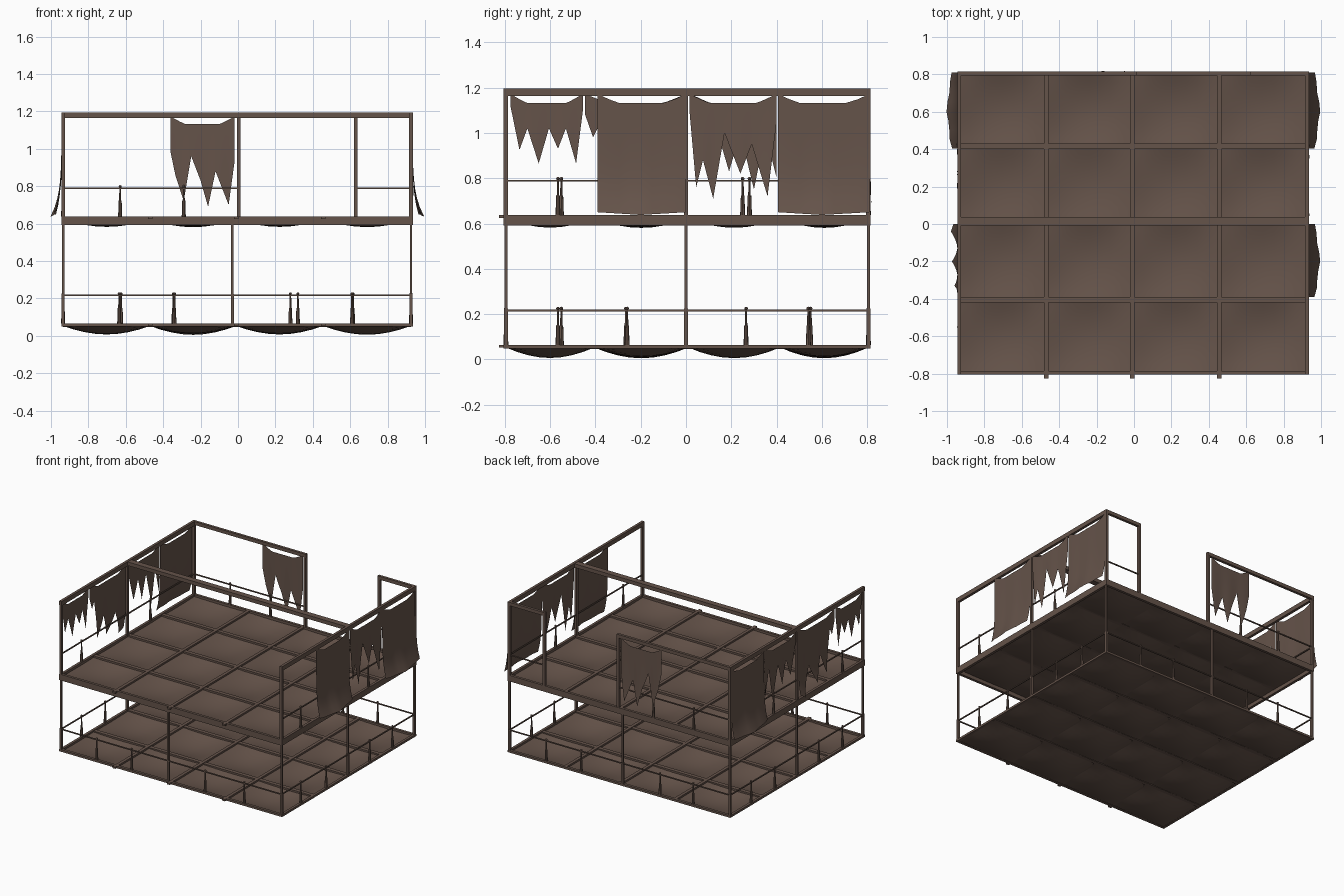
import bpy, bmesh, math

if "Cube" in bpy.data.objects:
    bpy.data.objects.remove(bpy.data.objects["Cube"])

brown = bpy.data.materials.new("weathered_brown")
brown.use_nodes = True
COLOR = (0.13, 0.087, 0.068, 1)
brown.diffuse_color = COLOR
shader = brown.node_tree.nodes["Principled BSDF"]
shader.inputs["Base Color"].default_value = COLOR
shader.inputs["Roughness"].default_value = 0.9

L, R, F, B = -0.935, 0.925, -0.795, 0.805   # frame centre lines
XS = [L, -0.47, -0.01, 0.455, R]            # floor bay lines
YS = [F, -0.405, 0.01, 0.415, B]
LOW, UP, TOP = 0.065, 0.638, 1.195          # deck tops and roof frame top


def finish(name, bm, smooth=False):
    mesh = bpy.data.meshes.new(name)
    bm.to_mesh(mesh)
    bm.free()
    mesh.materials.append(brown)
    obj = bpy.data.objects.new(name, mesh)
    bpy.context.collection.objects.link(obj)
    if smooth:
        for p in mesh.polygons:
            p.use_smooth = True
    return obj


def add_box(bm, x0, x1, y0, y1, z0, z1):
    verts = bmesh.ops.create_cube(bm, size=1)["verts"]
    for v in verts:
        v.co.x = x1 if v.co.x > 0 else x0
        v.co.y = y1 if v.co.y > 0 else y0
        v.co.z = z1 if v.co.z > 0 else z0


def beam_x(bm, x0, x1, y, z0, z1, w):
    add_box(bm, x0, x1, y - w / 2, y + w / 2, z0, z1)


def beam_y(bm, x, y0, y1, z0, z1, w):
    add_box(bm, x - w / 2, x + w / 2, y0, y1, z0, z1)


def post(bm, x, y, z0, z1, w):
    add_box(bm, x - w / 2, x + w / 2, y - w / 2, y + w / 2, z0, z1)


# Deck frames with joists
def deck_frame(name, top, depth):
    bm = bmesh.new()
    for y in (F, B):
        beam_x(bm, L - 0.01, R + 0.01, y, top - depth, top, 0.02)
    for x in (L, R):
        beam_y(bm, x, F - 0.01, B + 0.01, top - depth, top, 0.02)
    for x in XS[1:4]:
        beam_y(bm, x, F - 0.03, B, top - 0.013, top, 0.024)
    for y in YS[1:4]:
        beam_x(bm, L, R, y, top - 0.018, top - 0.004, 0.03)
    finish(name, bm)


deck_frame("lower_deck_frame", LOW, 0.016)
deck_frame("upper_deck_frame", UP, 0.046)


# Sagging fabric panels stretched between the joists
def deck_panels(name, z, sag):
    bm = bmesh.new()
    n = 8
    for i in range(4):
        for j in range(4):
            grid = []
            depth = sag * (1 + 0.08 * math.sin(i * 5 + j * 3))
            for a in range(n + 1):
                row = []
                for b in range(n + 1):
                    u, v = a / n, b / n
                    dip = (math.sin(math.pi * u) * math.sin(math.pi * v)) ** 0.9 if 0 < a < n and 0 < b < n else 0
                    row.append(bm.verts.new((XS[i] + u * (XS[i + 1] - XS[i]),
                                             YS[j] + v * (YS[j + 1] - YS[j]),
                                             z - depth * dip)))
                grid.append(row)
            for a in range(n):
                for b in range(n):
                    bm.faces.new((grid[a][b], grid[a + 1][b], grid[a + 1][b + 1], grid[a][b + 1]))
    finish(name, bm, True)


deck_panels("lower_deck_panels", 0.053, 0.044)
deck_panels("upper_deck_panels", 0.622, 0.038)

# Lower posts with thicker feet
bm = bmesh.new()
MX, MY = -0.03, 0.0
for x, y in ((L, F), (R, F), (L, B), (R, B), (MX, F), (MX, B), (L, MY), (R, MY)):
    post(bm, x, y, LOW, 0.6, 0.013)
    post(bm, x, y, LOW, 0.225, 0.017)
finish("lower_posts", bm)

# Upper posts and top beams
bm = bmesh.new()
for x in (L, R):
    for y in (F, MY, B):
        post(bm, x, y, UP - 0.01, TOP, 0.019)
    beam_y(bm, x, F - 0.01, B + 0.01, TOP - 0.033, TOP, 0.02)
for x in (0.005, 0.63):
    post(bm, x, B, UP - 0.01, TOP, 0.019)
beam_x(bm, L, 0.015, B, TOP - 0.026, TOP, 0.02)
beam_x(bm, 0.62, R, B, TOP - 0.026, TOP, 0.02)
beam_x(bm, L, R, 0.015, TOP - 0.03, TOP - 0.002, 0.045)
finish("upper_frame", bm)


# Railings with tapered, ball-topped balusters
def baluster(bm, x, y, z):
    for r0, r1, h0, h1 in ((0.011, 0.008, 0, 0.085), (0.0055, 0.0045, 0.085, 0.152)):
        cone = bmesh.ops.create_cone(bm, cap_ends=True, segments=8, radius1=r0, radius2=r1, depth=h1 - h0)
        bmesh.ops.translate(bm, verts=cone["verts"], vec=(x, y, z + (h0 + h1) / 2))
    ball = bmesh.ops.create_uvsphere(bm, u_segments=8, v_segments=6, radius=0.008)
    bmesh.ops.translate(bm, verts=ball["verts"], vec=(x, y, z + 0.16))


def railing(name, along, fixed, start, end, spots, z):
    bm = bmesh.new()
    if along == "x":
        beam_x(bm, start, end, fixed, z + 0.147, z + 0.155, 0.008)
    else:
        beam_y(bm, fixed, start, end, z + 0.147, z + 0.155, 0.008)
    for s in spots:
        baluster(bm, *((s, fixed) if along == "x" else (fixed, s)), z)
    finish(name, bm)


railing("lower_front_railing", "x", F, L, R, (-0.635, -0.34, 0.28, 0.61), LOW)
railing("lower_back_railing", "x", B, L, R, (-0.625, -0.345, 0.32, 0.615), LOW)
railing("lower_left_railing", "y", R, F, B, (-0.565, -0.26, 0.265, 0.54), LOW)
railing("lower_right_railing", "y", L, F, B, (-0.55, -0.265, 0.265, 0.55), LOW)
railing("upper_left_railing", "y", R, F, B, (-0.565, 0.25), UP)
railing("upper_right_railing", "y", L, F, B, (-0.55, 0.28), UP)
railing("upper_back_railing", "x", B, L, 0.005, (-0.63, -0.29), UP)
railing("upper_back_corner_railing", "x", B, 0.63, R, (), UP)


# Hanging cloths: hem is a list of (position along wall, bottom height)
def cloth(name, wall, hem, flare):
    bm = bmesh.new()
    u0, u1 = hem[0][0], hem[-1][0]
    columns = []
    for (a, za), (b, zb) in zip(hem, hem[1:]):
        for k in range(4):
            columns.append((a + (b - a) * k / 4, za + (zb - za) * k / 4))
    columns.append(hem[-1])
    rows = 10
    grid = []
    for u, low in columns:
        t = (u - u0) / (u1 - u0)
        high = 1.172 - 0.04 * min(1, 1.5 * math.sin(math.pi * t))
        column = []
        for k in range(rows + 1):
            z = high + (low - high) * k / rows
            drop = max(0, (1.17 - z) / 0.53)
            out = 0.008 + flare * drop ** 5 * (0.6 + 0.4 * math.sin(math.pi * t)) + 0.004 * drop * math.sin(t * 15)
            spot = {"left": (R + out, u, z), "right": (L - out, u, z), "back": (u, B + out * 0.8, z)}[wall]
            column.append(bm.verts.new(spot))
        grid.append(column)
    for c, d in zip(grid, grid[1:]):
        for k in range(rows):
            bm.faces.new((c[k], d[k], d[k + 1], c[k + 1]))
    finish(name, bm, True)


cloth("left_full_cloth_front", "left", [(-0.39, 0.65), (-0.2, 0.638), (0.0, 0.65)], 0.058)
cloth("left_full_cloth_back", "left", [(0.405, 0.65), (0.6, 0.638), (0.81, 0.65)], 0.058)
cloth("left_torn_cloth", "left", [(0.015, 1.1), (0.045, 0.76), (0.075, 0.88), (0.12, 0.71), (0.17, 1.0),
                                  (0.24, 0.82), (0.29, 0.95), (0.36, 0.72), (0.4, 1.05)], 0.01)
cloth("right_short_torn_cloth", "right", [(-0.775, 1.12), (-0.735, 0.925), (-0.7, 1.02), (-0.65, 0.865),
                                          (-0.605, 1.02), (-0.565, 0.93), (-0.53, 1.02), (-0.485, 0.865),
                                          (-0.455, 1.1)], 0.0)
cloth("right_long_torn_cloth", "right", [(-0.445, 1.08), (-0.41, 0.98), (-0.385, 1.03), (-0.33, 0.72), (-0.27, 0.88),
                                         (-0.2, 0.7), (-0.13, 0.85), (-0.04, 0.65), (0.0, 0.68)], 0.05)
cloth("right_middle_torn_cloth", "right", [(0.02, 1.1), (0.09, 0.86), (0.14, 1.0), (0.19, 0.83), (0.24, 1.0),
                                           (0.3, 0.75), (0.35, 1.0), (0.4, 0.8)], 0.01)
cloth("right_full_cloth", "right", [(0.405, 0.65), (0.6, 0.638), (0.81, 0.65)], 0.055)
cloth("back_torn_cloth", "back", [(-0.36, 0.98), (-0.335, 0.86), (-0.29, 0.72), (-0.25, 0.96), (-0.2, 0.83),
                                  (-0.16, 0.69), (-0.12, 0.88), (-0.05, 0.7), (-0.02, 0.92)], 0.01)
